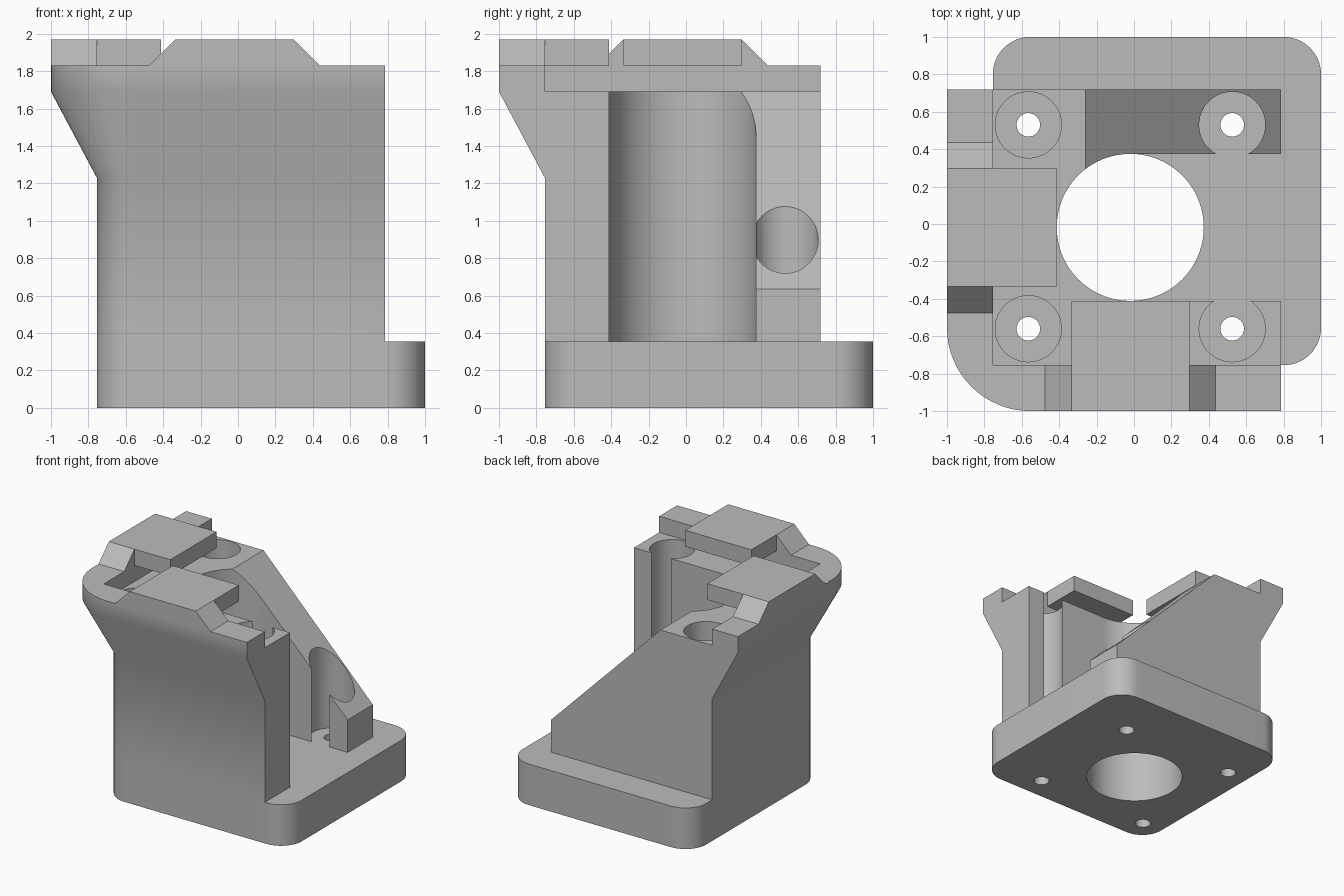
import bpy
import bmesh
from math import cos, sin, radians
from mathutils import Vector

cube = bpy.data.objects.get("Cube")
if cube:
    bpy.data.objects.remove(cube, do_unlink=True)

gray = bpy.data.materials.new("light gray")
gray.use_nodes = True
color = (0.5, 0.5, 0.5, 1)
gray.diffuse_color = color
gray.node_tree.nodes["Principled BSDF"].inputs["Base Color"].default_value = color

# Main dimensions
LOW, HIGH = -0.755, 1.0          # base plate extent in x and y
BASE, SEAT, RIM, TOP = 0.355, 1.69, 1.83, 1.97
FLARE = 0.245                    # outward growth of the rim
WALL_X, WALL_Y = 0.785, 0.72     # ends of the walls
BORE = (-0.02, -0.018)
BORE_R = 0.393
SCREWS = [(x, y) for x in (-0.565, 0.525) for y in (-0.56, 0.53)]


def arc(center, radius, start, end, steps):
    angles = [radians(start + (end - start) * i / steps) for i in range(steps + 1)]
    return [(center[0] + radius * cos(a), center[1] + radius * sin(a)) for a in angles]


def loft(name, rings):
    """Solid through a stack of matching closed rings."""
    bm = bmesh.new()
    loops = [[bm.verts.new(p) for p in ring] for ring in rings]
    n = len(loops[0])
    for a, b in zip(loops, loops[1:]):
        for i in range(n):
            j = (i + 1) % n
            bm.faces.new((a[i], a[j], b[j], b[i]))
    bm.faces.new(loops[0][::-1])
    bm.faces.new(loops[-1])
    bmesh.ops.recalc_face_normals(bm, faces=bm.faces)
    mesh = bpy.data.meshes.new(name)
    bm.to_mesh(mesh)
    bm.free()
    mesh.materials.append(gray)
    obj = bpy.data.objects.new(name, mesh)
    bpy.context.collection.objects.link(obj)
    return obj


def prism(name, outline, start, end, axis="z"):
    """Outline extruded along an axis; outline holds the other two coordinates."""
    place = {"x": lambda u, v, w: Vector((w, u, v)),
             "y": lambda u, v, w: Vector((u, w, v)),
             "z": lambda u, v, w: Vector((u, v, w))}[axis]
    return loft(name, [[place(u, v, w) for u, v in outline] for w in (start, end)])


def box(x0, x1, y0, y1):
    return [(x0, y0), (x1, y0), (x1, y1), (x0, y1)]


def combine(target, other, operation):
    mod = target.modifiers.new("combine", "BOOLEAN")
    mod.operation, mod.solver, mod.object = operation, "EXACT", other
    bpy.context.view_layer.update()
    result = bpy.data.meshes.new_from_object(
        target.evaluated_get(bpy.context.evaluated_depsgraph_get()))
    target.modifiers.clear()
    target.data = result
    bpy.data.objects.remove(other, do_unlink=True)


# Wall block: flared, rounded outer corner
def wall_ring(grow, z):
    c = LOW + 0.2
    pts = [(WALL_X, WALL_Y), (LOW - grow, WALL_Y)]
    pts += arc((c, c), 0.2 + grow, 180, 270, 16)
    pts += [(WALL_X, LOW - grow)]
    return [Vector((x, y, z)) for x, y in pts]


walls = loft("walls", [wall_ring(0, BASE), wall_ring(0, 1.23),
                       wall_ring(FLARE, SEAT), wall_ring(FLARE, RIM)])

# Recessed seat inside the rim
combine(walls, prism("seat_cut", box(LOW, 2, LOW, 2), SEAT, 3), "DIFFERENCE")

# Round channel opening toward the left side
channel = arc(BORE, BORE_R, 90, 270, 48)
channel += [(2, BORE[1] - BORE_R), (2, BORE[1] + BORE_R)]
combine(walls, prism("channel_cut", channel, 0, 3), "DIFFERENCE")

# Sloped top of the back wall
slope = [(-0.26, SEAT), (WALL_X, 0.635), (2, 0.635), (2, 3), (-0.26, 3)]
combine(walls, prism("slope_cut", slope, 0, 2, "y"), "DIFFERENCE")

# Screw head bores
for spot in SCREWS:
    combine(walls, prism("head_cut", arc(spot, 0.177, 0, 352.5, 47), 0, 3), "DIFFERENCE")

# Base plate with rounded corners
inner, outer = LOW + 0.2, HIGH - 0.2
base = []
for i, corner in enumerate([(outer, outer), (inner, outer), (inner, inner), (outer, inner)]):
    base += arc(corner, 0.2, 90 * i, 90 * i + 90, 16)
body = prism("motor_bracket", base, 0, BASE)
combine(body, prism("bore_cut", arc(BORE, BORE_R, 0, 356.25, 95), -1, 1), "DIFFERENCE")
for spot in SCREWS:
    combine(body, prism("screw_cut", arc(spot, 0.063, 0, 348.75, 31), -1, 1), "DIFFERENCE")
combine(body, walls, "UNION")

# Two clamp tabs: ramped foot on the rim, plate reaching over the seat
foot = [(-0.475, RIM), (0.437, RIM), (0.297, TOP), (-0.335, TOP)]
for axis in "xy":
    tab = prism("clamp_tab", foot, LOW - FLARE, LOW, axis)
    plate = prism("clamp_plate", [(-0.335, RIM), (0.297, RIM), (0.297, TOP), (-0.335, TOP)],
                  LOW, -0.413, axis)
    combine(tab, plate, "UNION")
    combine(body, tab, "UNION")

# Smooth curved walls, keep edges crisp
bpy.ops.object.select_all(action="DESELECT")
body.select_set(True)
bpy.context.view_layer.objects.active = body
bpy.ops.object.shade_smooth_by_angle(angle=radians(30))
